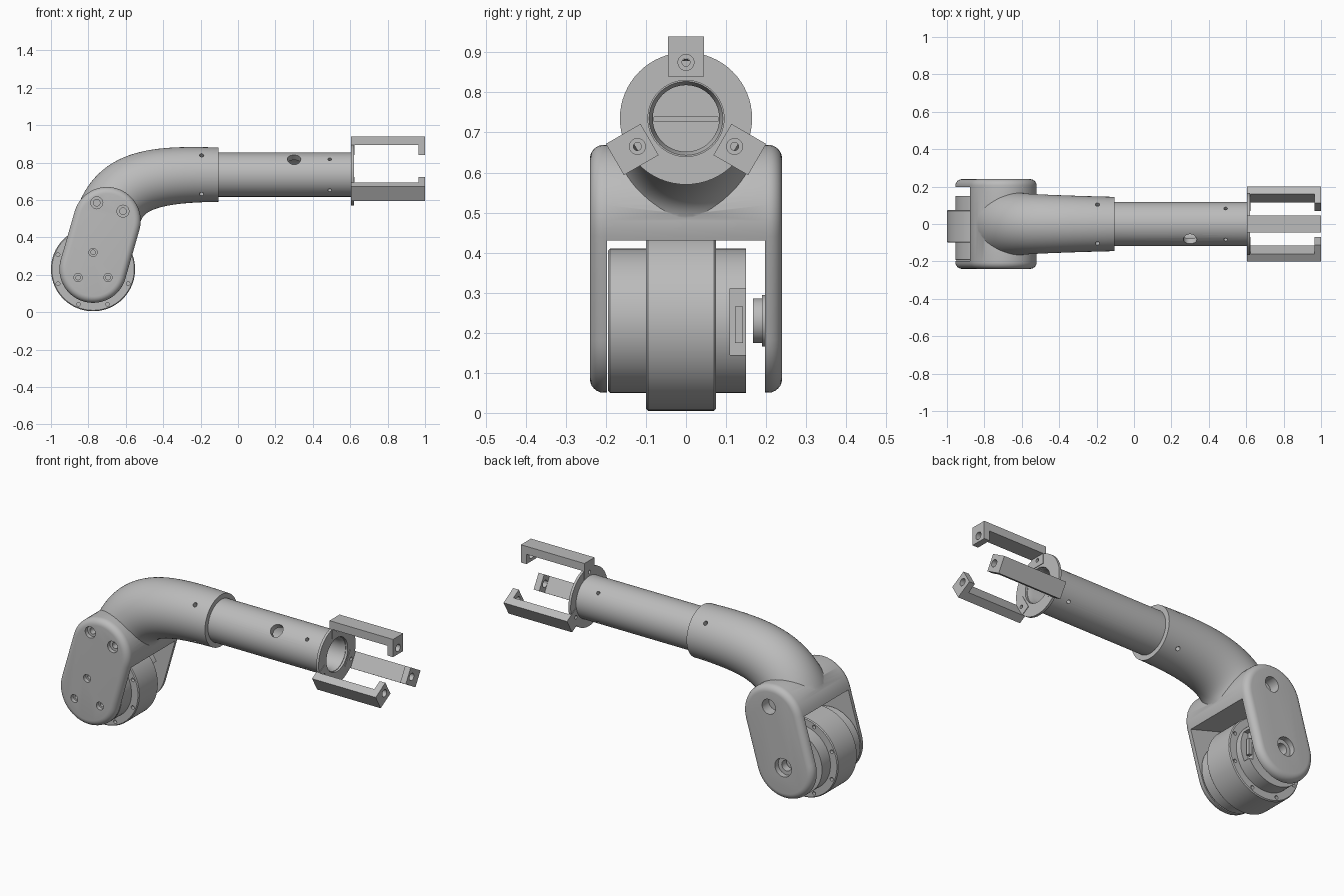
import bpy, bmesh, math
from mathutils import Vector, Matrix
from mathutils.geometry import interpolate_bezier

if "Cube" in bpy.data.objects:
    bpy.data.objects.remove(bpy.data.objects["Cube"], do_unlink=True)

grey = bpy.data.materials.new("light_grey")
grey.use_nodes = True
grey.diffuse_color = (0.5, 0.5, 0.5, 1)
grey.node_tree.nodes["Principled BSDF"].inputs["Base Color"].default_value = (0.5, 0.5, 0.5, 1)
parts = []


def make(name, bm, matrix=Matrix()):
    bmesh.ops.recalc_face_normals(bm, faces=bm.faces)
    bm.transform(matrix)
    mesh = bpy.data.meshes.new(name)
    bm.to_mesh(mesh)
    bm.free()
    mesh.materials.append(grey)
    obj = bpy.data.objects.new(name, mesh)
    bpy.context.collection.objects.link(obj)
    parts.append(obj)
    return obj


def lathe(name, profile, origin, axis, closed=False, segs=64):
    """Spin (radius, distance) points around an axis."""
    bm = bmesh.new()
    vs = [bm.verts.new((r, 0, d)) for r, d in profile]
    edges = [bm.edges.new(p) for p in zip(vs, vs[1:])]
    if closed:
        edges.append(bm.edges.new((vs[-1], vs[0])))
    bmesh.ops.spin(bm, geom=vs + edges, cent=(0, 0, 0), axis=(0, 0, 1),
                   angle=math.tau, steps=segs, use_merge=False)
    bmesh.ops.remove_doubles(bm, verts=bm.verts, dist=1e-5)
    turn = Vector((0, 0, 1)).rotation_difference(Vector(axis)).to_matrix().to_4x4()
    return make(name, bm, Matrix.Translation(origin) @ turn)


def prism(name, outline, half, matrix=Matrix(), round_edge=0):
    """Extrude an x-z outline over y from -half to half."""
    bm = bmesh.new()
    face = bm.faces.new([bm.verts.new((x, -half, z)) for x, z in outline])
    new = bmesh.ops.extrude_face_region(bm, geom=[face])["geom"]
    bmesh.ops.translate(bm, vec=(0, 2 * half, 0),
                        verts=[v for v in new if isinstance(v, bmesh.types.BMVert)])
    if round_edge:
        rims = [e for e in bm.edges if abs(e.verts[0].co.y - e.verts[1].co.y) < 1e-6]
        bmesh.ops.bevel(bm, geom=rims, offset=round_edge, segments=6, profile=0.5,
                        affect='EDGES')
    return make(name, bm, matrix)


def box(name, x0, x1, half, z0, z1, y=0):
    return prism(name, [(x0, z0), (x1, z0), (x1, z1), (x0, z1)], half,
                 Matrix.Translation((0, y, 0)))


def combine(target, other, operation='DIFFERENCE'):
    mod = target.modifiers.new("combine", 'BOOLEAN')
    mod.operation, mod.solver, mod.object = operation, 'EXACT', other
    graph = bpy.context.evaluated_depsgraph_get()
    mesh = bpy.data.meshes.new_from_object(target.evaluated_get(graph))
    target.modifiers.clear()
    target.data = mesh
    parts.remove(other)
    bpy.data.objects.remove(other, do_unlink=True)


def bore(target, point, axis, steps):
    """Drill a stepped hole; steps are (radius, depth reached)."""
    profile, depth = [(0, -0.02)], -0.02
    for r, d in steps:
        profile += [(r, depth), (r, d)]
        depth = d
    combine(target, lathe("drill", profile + [(0, depth)], point, axis, segs=20))


# Joint frame and arm axis
JX, JZ, AZ = -0.775, 0.23, 0.735
LEAN = math.atan2(0.075, 0.26)
joint = Matrix.Translation((JX, 0, JZ)) @ Matrix.Rotation(LEAN, 4, 'Y')
diagonals = [(0, y, z) for y in (-1, 1) for z in (-1, 1)]

# Yoke: rounded capsule block with a slot for the motor
R, LENGTH, N = 0.18, 0.27, 28
capsule = [(R * math.cos(math.pi * i / N), LENGTH + R * math.sin(math.pi * i / N))
           for i in range(N + 1)]
capsule += [(-x, LENGTH - z) for x, z in capsule]
yoke = prism("yoke", capsule, 0.24, round_edge=0.035)
combine(yoke, box("slot", -0.4, 0.4, 0.197, -0.4, 0.26))
yoke.data.transform(joint)

# Curved arm: tapering sweep from the yoke to a straight sleeve
bm = bmesh.new()
start = joint @ Vector((0, 0, 0.272))
path = interpolate_bezier(start, Vector((-0.64, 0, 0.70)), Vector((-0.47, 0, 0.74)),
                          Vector((-0.105, 0, AZ)), 32)
rings, SEG = [], 64
for i, p in enumerate(path):
    t = i / (len(path) - 1)
    if i == 0:
        tangent = Vector((math.sin(LEAN), 0, math.cos(LEAN)))
    elif t == 1:
        tangent = Vector((1, 0, 0))
    else:
        tangent = (path[i + 1] - path[i - 1]).normalized()
    side = Vector((0, 1, 0))
    up = tangent.cross(side)
    r = 0.173 - 0.028 * t
    wide = r + 0.035 * (1 - t) ** 8
    angles = [math.tau * k / SEG for k in range(SEG)]
    rings.append([bm.verts.new(p + side * wide * math.cos(a) + up * r * math.sin(a))
                  for a in angles])
for a, b in zip(rings, rings[1:]):
    for k in range(SEG):
        bm.faces.new((a[k], a[(k + 1) % SEG], b[(k + 1) % SEG], b[k]))
bm.faces.new(rings[0])
bm.faces.new(rings[-1])
arm = make("curved_arm", bm)
for d in diagonals:
    n = Vector(d).normalized()
    bore(arm, Vector((-0.195, 0, AZ)) + n * 0.146, -n, [(0.012, 0.03)])
combine(arm, box("cable_slot", -0.2, -0.09, 0.08, 0.727, 0.738))
combine(yoke, arm, 'UNION')

# Screw holes in the front plate, shaft and screw holes in the back plate
for x, z, r in ((-0.755, 0.585, 0.032), (-0.615, 0.54, 0.032), (-0.775, 0.32, 0.022),
                (-0.855, 0.185, 0.022), (-0.695, 0.185, 0.022)):
    bore(yoke, (x, -0.24, z), (0, 1, 0), [(r, 0.022), (r * 0.55, 0.06)])
bore(yoke, (-0.685, 0.24, 0.55), (0, -1, 0), [(0.042, 0.06)])
bore(yoke, (JX, 0.24, JZ), (0, -1, 0), [(0.052, 0.03), (0.03, 0.06)])

# Shaft stub inside the back plate
lathe("shaft_stub", [(0.03, 0.167), (0.056, 0.167), (0.056, 0.19), (0.064, 0.19),
                     (0.064, 0.2), (0.03, 0.2)], (JX, 0, JZ), (0, 1, 0), closed=True)

# Motor with wide flange, connector recess and flange holes
motor = lathe("motor", [(0, -0.195), (0.175, -0.195), (0.18, -0.19), (0.18, -0.1),
                        (0.22, -0.1), (0.225, -0.095), (0.225, 0.07), (0.22, 0.075),
                        (0.18, 0.075), (0.18, 0.15), (0, 0.15)],
              (JX, 0, JZ), (0, 1, 0), segs=80)
combine(motor, box("recess", -0.64, -0.5, 0.03, 0.145, 0.31, y=0.14))
for k in range(8):
    a = math.tau * (k + 0.5) / 8
    x, z = JX + 0.203 * math.cos(a), JZ + 0.203 * math.sin(a)
    for s in (-1, 1):
        bore(motor, (x, -0.1 if s > 0 else 0.075, z), (0, s, 0), [(0.01, 0.02)])
box("motor_connector", -0.65, -0.62, 0.01, 0.175, 0.265, y=0.132)

# Straight tube with side holes
tube = lathe("tube", [(0.118, -0.107), (0.118, 0.607), (0.092, 0.607), (0.083, 0.58),
                      (0.083, -0.107)], (0, 0, AZ), (1, 0, 0), closed=True)
for d in diagonals:
    n = Vector(d).normalized()
    bore(tube, Vector((0.49, 0, AZ)) + n * 0.118, -n, [(0.01, 0.05)])
n = Vector((0, -1, 1)).normalized()
bore(tube, Vector((0.3, 0, AZ)) + n * 0.118, -n, [(0.036, 0.06)])

# End flange and three fingers
flange = lathe("end_flange", [(0.095, 0.605), (0.165, 0.605), (0.165, 0.619),
                              (0.095, 0.619)], (0, 0, AZ), (1, 0, 0), closed=True)
finger = [(0.603, 0.105), (0.622, 0.105), (0.622, 0.16), (0.965, 0.16),
          (0.965, 0.105), (1, 0.105), (1, 0.205), (0.603, 0.205)]
for k, label in enumerate(("top", "front", "back")):
    turn = Matrix.Translation((0, 0, AZ)) @ Matrix.Rotation(math.tau * k / 3, 4, 'X')
    obj = prism(label + "_finger", finger, 0.045, turn)
    hole = turn @ Vector((1, 0, 0.14))
    bore(obj, hole, (-1, 0, 0), [(0.02, 0.06)])
    bore(obj, hole - Vector((0.378, 0, 0)), (-1, 0, 0), [(0.01, 0.04)])
    bore(flange, hole - Vector((0.378, 0, 0)), (-1, 0, 0), [(0.01, 0.04)])

# Smooth shading with sharp edges kept
bpy.ops.object.select_all(action='DESELECT')
for obj in parts:
    obj.select_set(True)
bpy.context.view_layer.objects.active = parts[0]
bpy.ops.object.shade_smooth_by_angle(angle=math.radians(30))
